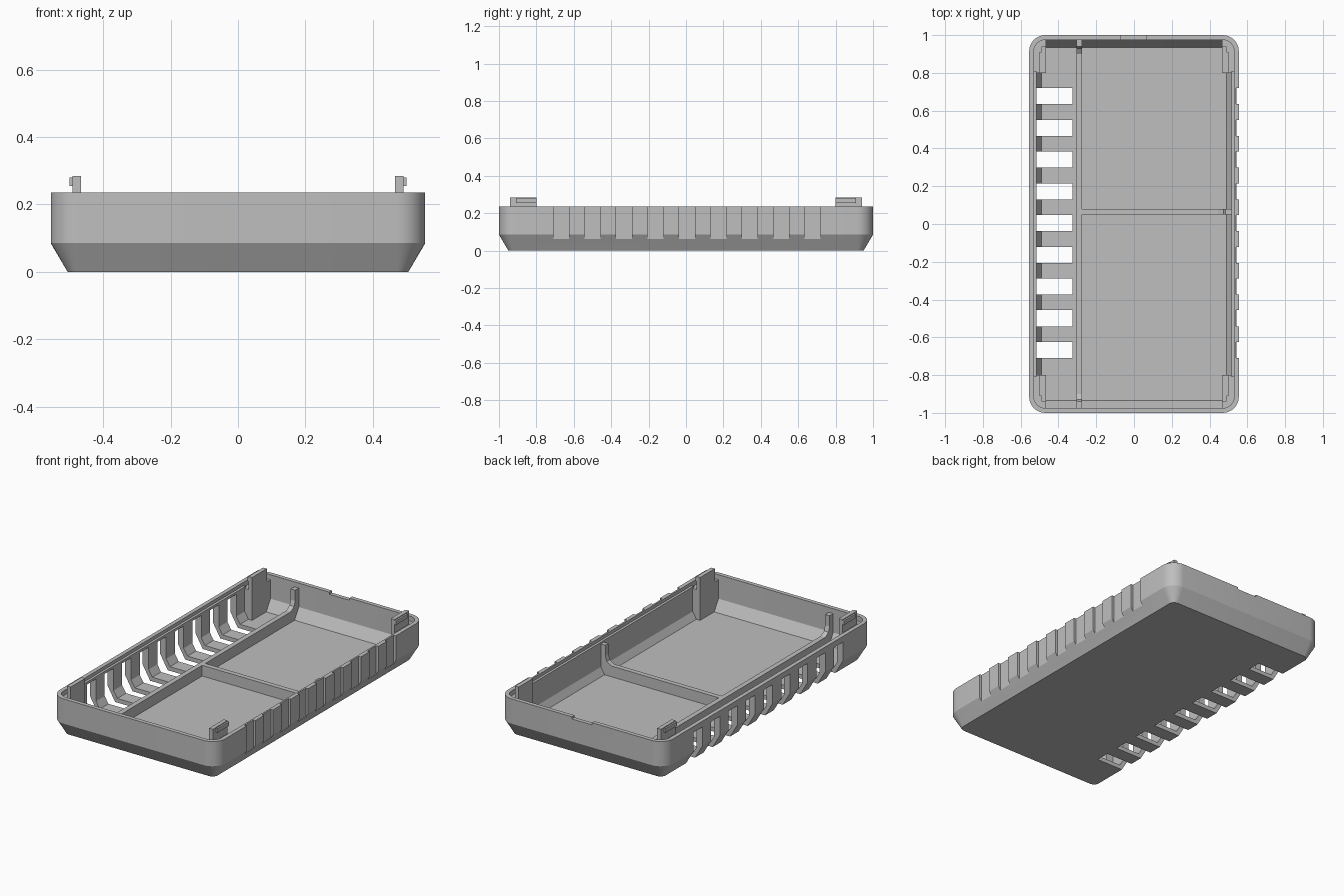
import bpy
import bmesh
from math import sin, cos, pi, radians
from mathutils import Vector

cube = bpy.data.objects.get("Cube")
if cube:
    bpy.data.objects.remove(cube, do_unlink=True)

HALF_X, HALF_Y, RIM_Z, RADIUS = 0.555, 1.0, 0.235, 0.085
SLOT_Y = [0.005 + 0.168 * i for i in range(-4, 5)]
SLOT_HALF = 0.0425

grey = bpy.data.materials.new("plain grey")
grey.use_nodes = True
colour = (0.52, 0.52, 0.52, 1)
grey.diffuse_color = colour
grey.node_tree.nodes["Principled BSDF"].inputs["Base Color"].default_value = colour


def finish(name, bm):
    bmesh.ops.recalc_face_normals(bm, faces=bm.faces)
    mesh = bpy.data.meshes.new(name)
    bm.to_mesh(mesh)
    bm.free()
    mesh.materials.append(grey)
    obj = bpy.data.objects.new(name, mesh)
    bpy.context.collection.objects.link(obj)
    return obj


def rounded_loft(name, rings):
    """Closed solid through rounded rectangles given as (inset, z)."""
    bm = bmesh.new()
    loops = []
    for inset, z in rings:
        r = max(RADIUS - inset, 0.015)
        loop = []
        for q, (sx, sy) in enumerate([(1, 1), (-1, 1), (-1, -1), (1, -1)]):
            cx, cy = sx * (HALF_X - inset - r), sy * (HALF_Y - inset - r)
            for k in range(9):
                a = (q + k / 8) * pi / 2
                loop.append(bm.verts.new((cx + r * cos(a), cy + r * sin(a), z)))
        loops.append(loop)
    for a, b in zip(loops, loops[1:]):
        for i in range(len(a)):
            j = (i + 1) % len(a)
            bm.faces.new((a[i], a[j], b[j], b[i]))
    bm.faces.new(loops[0])
    bm.faces.new(loops[-1])
    return finish(name, bm)


def add_box(bm, x, y, z):
    made = bmesh.ops.create_cube(bm, size=1)["verts"]
    lo, hi = Vector((x[0], y[0], z[0])), Vector((x[1], y[1], z[1]))
    for v in made:
        v.co = Vector([(lo[i] + hi[i]) / 2 + v.co[i] * (hi[i] - lo[i]) for i in range(3)])


def boxes(name, specs):
    bm = bmesh.new()
    for spec in specs:
        add_box(bm, *spec)
    return finish(name, bm)


def rib(name, profile, axis, start, end):
    """Extrude a (length, z) profile across the given axis."""
    bm = bmesh.new()
    verts = [bm.verts.new((start, p, z) if axis == "x" else (p, start, z)) for p, z in profile]
    face = bm.faces.new(verts)
    new = bmesh.ops.extrude_face_region(bm, geom=[face])["geom"]
    step = Vector((end - start, 0, 0) if axis == "x" else (0, end - start, 0))
    bmesh.ops.translate(bm, vec=step, verts=[g for g in new if isinstance(g, bmesh.types.BMVert)])
    return finish(name, bm)


def boolean(obj, tool, operation):
    mod = obj.modifiers.new(operation.lower(), "BOOLEAN")
    mod.operation, mod.object, mod.solver = operation, tool, "EXACT"
    bpy.context.view_layer.objects.active = obj
    bpy.ops.object.modifier_apply(modifier=mod.name)


def span(sign, a, b):
    return tuple(sorted((sign * a, sign * b)))


# Tray shell: bevelled underside, outer wall, rim, inner wall, floor
tray = rounded_loft("tray_shell", [(0.05, 0), (0, 0.085), (0, RIM_Z),
                                   (0.025, RIM_Z), (0.025, 0.09), (0.065, 0.025)])

# Solid that trims inner parts so they end inside the walls
core = rounded_loft("core_trimmer", [(0.057, 0.015), (0.018, 0.088), (0.018, 0.4)])

# Cutters: vent slots, grip grooves and rear notch
slots = boxes("slot_cutter", [((-0.7, -0.325), (y - SLOT_HALF, y + SLOT_HALF), (-0.1, 0.2))
                              for y in SLOT_Y])
grooves = boxes("groove_cutter", [((0.54, 0.7), (y - SLOT_HALF, y + SLOT_HALF), (0.062, 0.4))
                                  for y in SLOT_Y])
notch = boxes("notch_cutter", [((-0.07, 0.065), (0.95, 1.1), (0.222, 0.4))])
for tool in (slots, grooves, notch):
    boolean(tray, tool, "DIFFERENCE")

# Thicker inner linings of the long walls
linings = []
for side, name in ((1, "left_wall_lining"), (-1, "right_wall_lining")):
    lining = boxes(name, [(span(side, 0.515, 0.6), (-0.81, 0.81), (0, 0.215))])
    boolean(lining, core, "INTERSECT")
    linings.append(lining)
boolean(linings[1], slots, "DIFFERENCE")

# Dividers that rise up the walls at their ends
riser = [(0.9, 0.09), (0.93, 0.11), (0.94, 0.14), (0.94, 0.205), (1.0, 0.205), (1.0, 0.0)]
long_profile = riser + [(-y, z) for y, z in reversed(riser)]
long_rib = rib("long_divider", long_profile, "x", -0.305, -0.275)
cross_profile = [(-0.285, 0.0), (-0.285, 0.09)] + [(y - 0.455, z) for y, z in riser]
cross_rib = rib("cross_divider", cross_profile, "y", 0.05, 0.08)
for part in (long_rib, cross_rib):
    boolean(part, core, "INTERSECT")

# Corner blocks with snap clips
for sx in (1, -1):
    for sy in (1, -1):
        place = ("front_" if sy < 0 else "back_") + ("left" if sx > 0 else "right")
        block = boxes(place + "_corner_block",
                      [(span(sx, 0.465, 0.6), span(sy, 0.8, 1.1), (0, 0.205))])
        boolean(block, core, "INTERSECT")
        boxes(place + "_clip",
              [(span(sx, 0.465, 0.49), span(sy, 0.8, 0.94), (0.2, 0.285))])
        boxes(place + "_clip_hook",
              [(span(sx, 0.488, 0.5), span(sy, 0.8, 0.91), (0.255, 0.28))])

for tool in (slots, grooves, notch, core):
    bpy.data.objects.remove(tool, do_unlink=True)

# Smooth the rounded corners, keep edges crisp
bpy.ops.object.select_all(action="DESELECT")
tray.select_set(True)
bpy.context.view_layer.objects.active = tray
bpy.ops.object.shade_smooth_by_angle(angle=radians(25))
